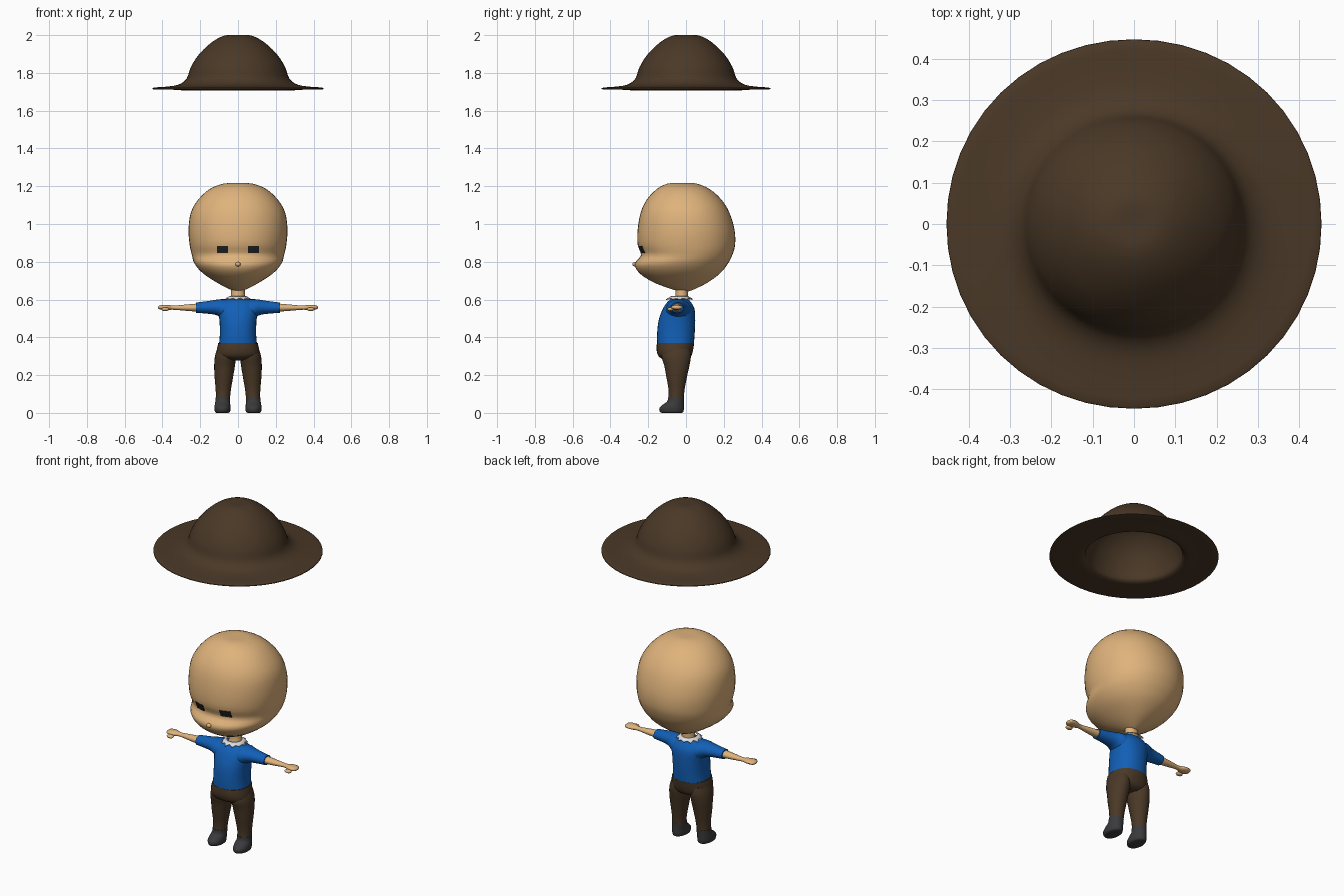
import bpy
import bmesh
from math import cos, sin, pi, radians
from mathutils import Vector

if "Cube" in bpy.data.objects:
    bpy.data.objects.remove(bpy.data.objects["Cube"], do_unlink=True)


def material(name, r, g, b):
    m = bpy.data.materials.new(name)
    m.use_nodes = True
    m.diffuse_color = (r, g, b, 1)
    bsdf = m.node_tree.nodes["Principled BSDF"]
    bsdf.inputs["Base Color"].default_value = (r, g, b, 1)
    bsdf.inputs["Roughness"].default_value = 0.8
    return m


BROWN = material("dark brown cloth", 0.068, 0.04, 0.02)
SKIN = material("tan skin", 0.74, 0.45, 0.2)
BLUE = material("blue shirt", 0.006, 0.115, 0.47)
GREY = material("charcoal boots", 0.042, 0.042, 0.045)
BLACK = material("eye black", 0.018, 0.018, 0.02)
WHITE = material("white collar", 0.75, 0.75, 0.75)


def finish(name, bm, mat, mirror=False, angle=50):
    """Turn a bmesh into a smooth object, optionally mirrored across x."""
    me = bpy.data.meshes.new(name)
    bm.to_mesh(me)
    bm.free()
    me.materials.append(mat)
    me.shade_smooth()
    me.set_sharp_from_angle(angle=radians(angle))
    ob = bpy.data.objects.new(name, me)
    bpy.context.collection.objects.link(ob)
    if mirror:
        mod = ob.modifiers.new("Mirror", 'MIRROR')
        mod.use_mirror_merge = False
    return ob


def smooth_rings(rings, steps):
    """Catmull-Rom interpolation between the key sections."""
    out = []
    for i in range(len(rings) - 1):
        p0, p1 = rings[max(i - 1, 0)], rings[i]
        p2, p3 = rings[i + 1], rings[min(i + 2, len(rings) - 1)]
        for k in range(steps):
            t = k / steps
            out.append([0.5 * (2 * b + (c - a) * t + (2 * a - 5 * b + 4 * c - d) * t * t
                               + (3 * b - a - 3 * c + d) * t ** 3)
                        for a, b, c, d in zip(p0, p1, p2, p3)])
    return out + [list(rings[-1])]


def loft(name, rings, mat, axis="z", sides=24, steps=3, power=2.0, **kw):
    """Skin rounded sections (station, u min, u max, v min, v max) along an axis."""
    bm = bmesh.new()
    loops = []
    for s, u0, u1, v0, v1 in smooth_rings(rings, steps):
        loop = []
        for i in range(sides):
            c, d = cos(2 * pi * i / sides), sin(2 * pi * i / sides)
            k = (abs(c) ** power + abs(d) ** power) ** (-1 / power)
            u = (u0 + u1) / 2 + (u1 - u0) / 2 * c * k
            v = (v0 + v1) / 2 + (v1 - v0) / 2 * d * k
            loop.append(bm.verts.new((u, v, s) if axis == "z" else (s, u, v)))
        loops.append(loop)
    for a, b in zip(loops, loops[1:]):
        for i in range(sides):
            j = (i + 1) % sides
            bm.faces.new((a[i], a[j], b[j], b[i]))
    bm.faces.new(loops[0][::-1])
    bm.faces.new(loops[-1])
    bmesh.ops.recalc_face_normals(bm, faces=bm.faces)
    return finish(name, bm, mat, **kw)


def sym(rows):
    """Sections centred on x from (z, half width, front, back)."""
    return [(z, -w, w, f, b) for z, w, f, b in rows]


def blob(name, centre, size, mat, **kw):
    bm = bmesh.new()
    bmesh.ops.create_uvsphere(bm, u_segments=16, v_segments=10, radius=1)
    for v in bm.verts:
        v.co = Vector(centre) + v.co * Vector(size)
    return finish(name, bm, mat, **kw)


# Floating hat: outer dome, brim, underside and hollow inside
hat = [(2.0, .015), (1.998, .07), (1.965, .135), (1.9, .205), (1.83, .25),
       (1.77, .272), (1.738, .315), (1.727, .38), (1.722, .445), (1.712, .445),
       (1.712, .36), (1.712, .27), (1.77, .255), (1.87, .215), (1.95, .13), (1.98, .015)]
loft("hat", sym([(z, r, -r * .985, r * .985) for z, r in hat]), BROWN,
     sides=48, steps=3, power=2.03)

# Head with a projecting muzzle
head = loft("head", sym([
    (1.216, .02, -.05, .02), (1.213, .08, -.1, .06), (1.185, .15, -.155, .125),
    (1.13, .21, -.207, .187), (1.06, .25, -.24, .23), (.97, .262, -.256, .257),
    (.89, .256, -.256, .26), (.835, .244, -.238, .245), (.79, .23, -.272, .222),
    (.74, .187, -.247, .182), (.69, .112, -.17, .115), (.655, .045, -.075, .045),
    (.642, .012, -.03, .01)]), SKIN, sides=40, steps=3, power=2.12)
blob("nose", (0, -.268, .787), (.014, .016, .012), SKIN)

# Eyes: thin plates fitted to the face
bpy.context.view_layer.update()
bm = bmesh.new()
bmesh.ops.create_grid(bm, x_segments=6, y_segments=4, size=1)
for v in bm.verts:
    x, z = .083 + v.co.x * .029, .865 + v.co.y * .019
    hit, where, _, _ = head.ray_cast(Vector((x, -1, z)), Vector((0, 1, 0)))
    v.co = (x, where.y - .005, z)
bmesh.ops.recalc_face_normals(bm, faces=bm.faces)
if sum(f.normal.y for f in bm.faces) > 0:
    bmesh.ops.reverse_faces(bm, faces=bm.faces)
back = bmesh.ops.extrude_face_region(bm, geom=bm.faces[:])["geom"]
for v in back:
    if isinstance(v, bmesh.types.BMVert):
        v.co.y += .008
bmesh.ops.recalc_face_normals(bm, faces=bm.faces)
finish("eyes", bm, BLACK, mirror=True, angle=30)

# Neck
loft("neck", sym([(.57, .05, -.08, .02), (.61, .038, -.058, .012), (.67, .036, -.055, .012)]),
     SKIN, sides=16)

# Shirt body
loft("shirt", sym([
    (.368, .1, -.153, .042), (.42, .096, -.153, .046), (.49, .098, -.145, .049),
    (.55, .105, -.123, .045), (.585, .09, -.1, .027), (.603, .06, -.078, .01)]),
    BLUE, steps=4, power=2.3)

# Sleeves
loft("sleeves", [(.04, -.11, .03, .475, .602), (.085, -.105, .025, .5, .602),
                 (.115, -.095, .008, .518, .599), (.16, -.085, -.005, .525, .592),
                 (.223, -.079, -.014, .53, .584)], BLUE, axis="x", mirror=True)

# Forearms tapering into mitten hands, with thumbs
loft("arms", [(.2, -.073, -.02, .535, .58), (.27, -.068, -.025, .54, .574),
              (.34, -.06, -.032, .546, .568), (.365, -.07, -.025, .545, .571),
              (.39, -.079, -.018, .546, .572), (.415, -.073, -.023, .548, .569),
              (.424, -.055, -.04, .555, .562)], SKIN, axis="x", sides=16, mirror=True)
blob("thumbs", (.385, -.082, .549), (.021, .016, .01), SKIN, mirror=True)

# Ragged collar draped round the neck
bm = bmesh.new()
points = 22
rows = []
for i in range(points):
    a = 2 * pi * i / points
    drop = .5 + .5 * (-1) ** i * (.7 + .3 * sin(3 * a))
    rows.append([bm.verts.new((r * cos(a), -.033 + r * 1.02 * sin(a), z))
                 for r, z in ((.042, .619), (.058 + .016 * drop, .611 - .011 * drop))])
for i in range(points):
    a, b = rows[i], rows[(i + 1) % points]
    bm.faces.new((a[0], a[1], b[1], b[0]))
collar = finish("collar", bm, WHITE)
collar.modifiers.new("Thickness", 'SOLIDIFY').thickness = .004

# Trousers: hips and legs
loft("hips", sym([
    (.278, .05, -.1, .0), (.288, .09, -.13, .018), (.305, .112, -.148, .03),
    (.335, .112, -.156, .038), (.371, .104, -.154, .043)]), BROWN, steps=4, power=2.3)
loft("legs", [
    (.07, .043, .117, -.093, -.012), (.12, .038, .118, -.092, -.008),
    (.19, .026, .124, -.104, .005), (.25, .016, .126, -.115, .018),
    (.3, .012, .122, -.13, .026), (.34, .02, .11, -.12, .02)], BROWN, mirror=True)

# Boots with the toes forward
loft("boots", [
    (.0, .052, .114, -.128, -.022), (.006, .042, .122, -.138, -.014),
    (.025, .04, .125, -.141, -.011), (.043, .041, .123, -.124, -.011),
    (.06, .042, .12, -.1, -.011), (.082, .041, .119, -.095, -.01)], GREY, mirror=True)
